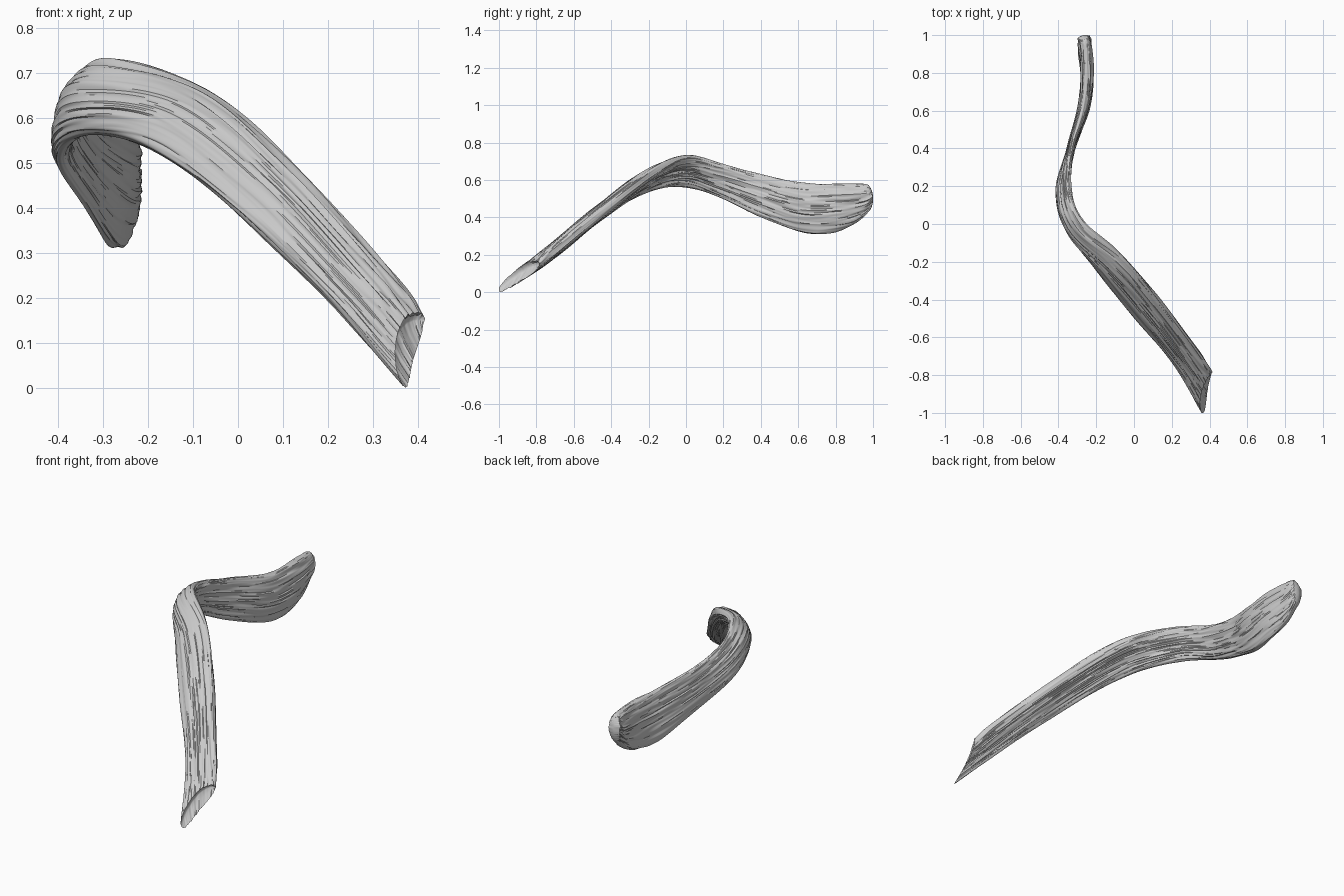
import bpy, bmesh, math
from mathutils import Vector, noise

if "Cube" in bpy.data.objects:
    bpy.data.objects.remove(bpy.data.objects["Cube"])

# Stations along the strip: top edge, middle, bottom edge (x, y, z)
ST = [
    ((.412, -.785, .148), (.374, -.885, .10), (.362, -1.0, .015)),
    ((.347, -.68, .242), (.275, -.72, .218), (.213, -.74, .185)),
    ((.154, -.42, .455), (.077, -.46, .432), (.006, -.49, .383)),
    ((-.058, -.17, .645), (-.125, -.222, .602), (-.18, -.25, .527)),
    ((-.262, .0, .727), (-.325, -.02, .65), (-.328, -.03, .567)),
    ((-.345, .19, .69), (-.38, .18, .60), (-.398, .17, .512)),
    ((-.333, .40, .633), (-.335, .40, .52), (-.338, .40, .405)),
    ((-.27, .62, .587), (-.265, .62, .46), (-.288, .62, .325)),
    ((-.255, .80, .582), (-.248, .80, .46), (-.265, .78, .325)),
    ((-.26, .94, .583), (-.26, .94, .48), (-.275, .90, .372)),
    ((-.267, .975, .573), (-.267, .993, .51), (-.275, .982, .445)),
]
HALF = [.030, .036, .038, .037, .032, .027, .021, .028, .034, .034, .029]
ROWS, RING = 220, 128


def spline(vals, s):
    """Catmull-Rom through evenly numbered values."""
    n = len(vals) - 1
    i = min(int(s), n - 1)
    t = s - i
    p1, p2 = vals[i], vals[i + 1]
    p0 = vals[i - 1] if i > 0 else p1 * 2 - p2
    p3 = vals[i + 2] if i + 2 <= n else p2 * 2 - p1
    return (p1 * 2 + (p2 - p0) * t + (p0 * 2 - p1 * 5 + p2 * 4 - p3) * t * t
            + (p1 * 3 - p0 - p2 * 3 + p3) * t ** 3) * .5


tracks = [[Vector(s[k]) for s in ST] for k in range(3)]


def sheet(s, u):
    """Centre surface of the strip, u = 1 at top edge, -1 at bottom edge."""
    a, m, b = (spline(tr, s) for tr in tracks)
    return a * (u * (u + 1) / 2) + m * (1 - u * u) + b * (u * (u - 1) / 2)


bm = bmesh.new()
rings = []
n = len(ST) - 1
for r in range(ROWS + 1):
    s = n * r / ROWS
    half = spline(HALF, s)
    ring = []
    for k in range(RING):
        t = 2 * math.pi * k / RING
        c, d = math.cos(t), math.sin(t)
        u = c
        s0, s1 = max(s - .02, 0), min(s + .02, n)
        along = (sheet(s1, u) - sheet(s0, u)).normalized()
        across = (sheet(s, u + .01) - sheet(s, u - .01)).normalized()
        nrm = across.cross(along).normalized()
        # Lengthwise bark grooves, coarse and fine
        g = .005 * noise.noise(Vector((c * 5, d * 2.5, s * .7)))
        g += .0055 * noise.noise(Vector((c * 14, d * 6 + 9, s * 1.2)))
        off = math.copysign(abs(d) ** .7, d) * half
        p = sheet(s, u) + nrm * (off + g * d) + across * (g * c)
        # Slanted break at the front: the outer side ends further back
        p += along * (.035 * d * max(0, 1 - s / .9))
        ring.append(bm.verts.new(p))
    rings.append(ring)
for a, b in zip(rings, rings[1:]):
    for k in range(RING):
        j = (k + 1) % RING
        bm.faces.new((a[k], a[j], b[j], b[k]))

# Broken front end is scooped, back end is closed and rounded
for ring, shift in ((rings[0], Vector((-.02, .028, .02))),
                    (rings[-1], Vector((0, .008, 0)))):
    prev = ring
    for f in (.5, .95):
        cur = []
        for k in range(RING):
            mid = (ring[k].co + ring[-k % RING].co) / 2
            depth = math.sin(f * math.pi / 2) * abs(math.sin(2 * math.pi * k / RING))
            cur.append(bm.verts.new(ring[k].co.lerp(mid, f) + shift * depth))
        for k in range(RING):
            j = (k + 1) % RING
            bm.faces.new((prev[k], prev[j], cur[j], cur[k]))
        prev = cur
    for k in range(1, RING // 2 - 1):
        bm.faces.new((prev[k], prev[k + 1], prev[-k - 1], prev[-k]))
bmesh.ops.remove_doubles(bm, verts=bm.verts, dist=.00002)
bmesh.ops.recalc_face_normals(bm, faces=bm.faces)

# Stand on the ground, centred
for ax in range(3):
    lo = min(v.co[ax] for v in bm.verts)
    hi = max(v.co[ax] for v in bm.verts)
    for v in bm.verts:
        v.co[ax] -= lo if ax == 2 else (lo + hi) / 2

me = bpy.data.meshes.new("bark_strip")
bm.to_mesh(me)
bm.free()
ob = bpy.data.objects.new("bark_strip", me)
bpy.context.collection.objects.link(ob)
mat = bpy.data.materials.new("pale grey")
mat.diffuse_color = (.6, .6, .6, 1)
mat.use_nodes = True
mat.node_tree.nodes["Principled BSDF"].inputs["Base Color"].default_value = mat.diffuse_color
me.materials.append(mat)
bpy.context.view_layer.objects.active = ob
ob.select_set(True)
bpy.ops.object.shade_smooth_by_angle(angle=math.radians(40))
